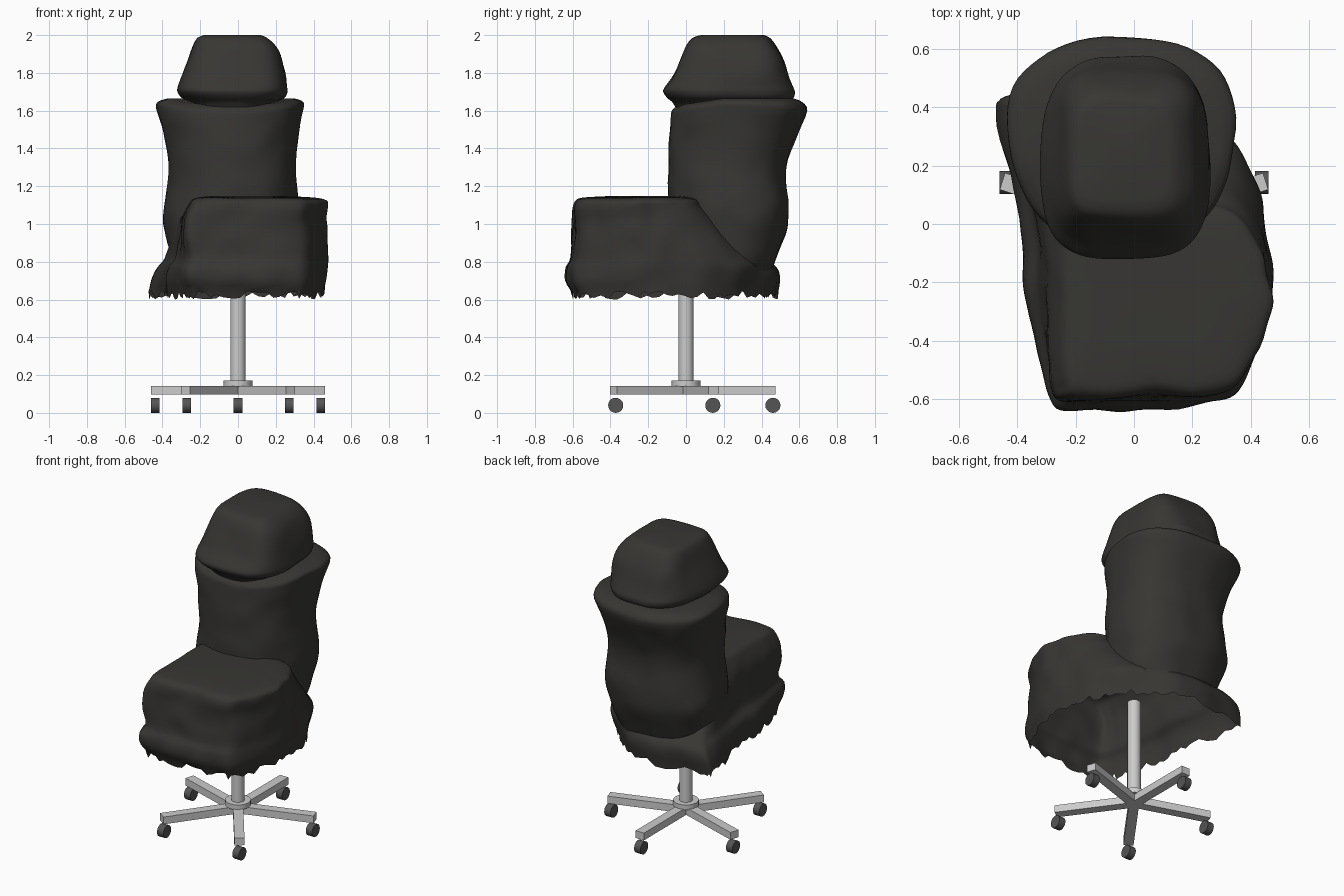
import bpy, bmesh, math, random
from mathutils import Vector, noise

if "Cube" in bpy.data.objects:
    bpy.data.objects.remove(bpy.data.objects["Cube"])

random.seed(4)


def material(name, rgb):
    m = bpy.data.materials.new(name)
    m.diffuse_color = (*rgb, 1)
    m.use_nodes = True
    m.node_tree.nodes["Principled BSDF"].inputs["Base Color"].default_value = m.diffuse_color
    return m


LEATHER = material("dark_leather", (0.038, 0.037, 0.033))
RUBBER = material("dark_rubber", (0.09, 0.09, 0.09))


def spline(pts, steps, closed):
    """Catmull-Rom through tuples of any length."""
    n, out = len(pts), []
    get = (lambda i: pts[i % n]) if closed else (lambda i: pts[min(max(i, 0), n - 1)])
    for i in range(n if closed else n - 1):
        for s in range(steps):
            t = s / steps
            out.append(tuple(0.5 * (2 * b + (c - a) * t + (2 * a - 5 * b + 4 * c - d) * t * t
                                    + (3 * b - a - 3 * c + d) * t ** 3)
                             for a, b, c, d in zip(get(i - 1), get(i), get(i + 1), get(i + 2))))
    return out if closed else out + [pts[-1]]


def unit(pts):
    """Scale an outline to the unit square."""
    xs, ys = [p[0] for p in pts], [p[1] for p in pts]
    return [((x - min(xs)) / (max(xs) - min(xs)), (y - min(ys)) / (max(ys) - min(ys)))
            for x, y in pts]


def superellipse(power, taper, n=64):
    pts = []
    for i in range(n):
        a = 2 * math.pi * i / n
        c, s = math.cos(a), math.sin(a)
        x = math.copysign(abs(c) ** (2 / power), c)
        y = math.copysign(abs(s) ** (2 / power), s)
        pts.append((x * (1 + taper * y), y))
    return unit(pts)


def loft(name, low, high, levels, wrinkle):
    """Blend outline low into high through levels of (z, x_min, x_max, y_min, y_max)."""
    bm = bmesh.new()
    rings = []
    z_low, z_high = levels[0][0], levels[-1][0]
    for z, x0, x1, y0, y1 in spline(levels, 3, False):
        t = min(1, 1.3 * (z - z_low) / (z_high - z_low))
        outline = unit([(a + (c - a) * t, b + (d - b) * t)
                        for (a, b), (c, d) in zip(low, high)])
        ring = []
        for u, v in outline:
            p = Vector((x0 + u * (x1 - x0), y0 + v * (y1 - y0), z))
            k = wrinkle * noise.noise(p * 7)
            q = Vector((p.x - (x0 + x1) / 2, p.y - (y0 + y1) / 2, 0)).normalized()
            ring.append(bm.verts.new(p + q * k))
        rings.append(ring)
    n = len(low)
    for a, b in zip(rings, rings[1:]):
        for i in range(n):
            bm.faces.new((a[i], a[(i + 1) % n], b[(i + 1) % n], b[i]))
    caps = [bm.faces.new(rings[0][::-1]), bm.faces.new(rings[-1])]
    bmesh.ops.poke(bm, faces=caps)
    bmesh.ops.recalc_face_normals(bm, faces=bm.faces)
    me = bpy.data.meshes.new(name)
    bm.to_mesh(me)
    bm.free()
    me.materials.append(LEATHER)
    ob = bpy.data.objects.new(name, me)
    bpy.context.collection.objects.link(ob)
    return ob


def smooth(ob, angle=40):
    bpy.ops.object.select_all(action='DESELECT')
    ob.select_set(True)
    bpy.context.view_layer.objects.active = ob
    bpy.ops.object.shade_smooth_by_angle(angle=math.radians(angle))


# Seat: lopsided skirt below, boxy cushion on top, rear shoulder sloping down
skirt = spline([
    (-0.26, -0.57), (-0.19, -0.61), (0.02, -0.61), (0.25, -0.59), (0.37, -0.53), (0.46, -0.27),
    (0.45, -0.05), (0.38, 0.17), (0.23, 0.34), (0.0, 0.47), (-0.40, 0.43), (-0.47, 0.36),
    (-0.38, 0.0), (-0.36, -0.25), (-0.305, -0.46)], 7, True)
cushion = spline([
    (-0.27, -0.57), (-0.22, -0.61), (0.02, -0.60), (0.27, -0.59), (0.38, -0.52), (0.47, -0.32),
    (0.46, -0.20), (0.43, -0.08), (0.30, 0.05), (0.0, 0.10), (-0.20, 0.09), (-0.28, 0.03),
    (-0.29, -0.10), (-0.28, -0.25), (-0.28, -0.48)], 7, True)
seat = loft("seat_and_backrest", skirt, cushion, [
    (0.635, -0.475, 0.46, -0.60, 0.48),
    (0.70, -0.465, 0.47, -0.64, 0.49),
    (0.77, -0.435, 0.475, -0.64, 0.48),
    (0.82, -0.385, 0.475, -0.615, 0.42),
    (0.92, -0.345, 0.475, -0.61, 0.31),
    (1.02, -0.305, 0.47, -0.60, 0.19),
    (1.09, -0.27, 0.475, -0.595, 0.12),
    (1.125, -0.25, 0.465, -0.58, 0.10),
    (1.14, -0.22, 0.40, -0.54, 0.06),
    (1.147, -0.15, 0.26, -0.42, 0.02)], 0.016)

# Backrest: barrel shape with a waist, a flared rim and a lower front lip
barrel = superellipse(2.4, 0.10)
backrest = loft("backrest", barrel, barrel, [
    (0.74, -0.30, 0.24, -0.04, 0.45),
    (0.80, -0.33, 0.27, -0.06, 0.475),
    (0.90, -0.37, 0.30, -0.08, 0.51),
    (1.00, -0.395, 0.315, -0.09, 0.54),
    (1.10, -0.39, 0.32, -0.09, 0.545),
    (1.22, -0.37, 0.31, -0.09, 0.53),
    (1.34, -0.37, 0.305, -0.09, 0.54),
    (1.48, -0.395, 0.32, -0.09, 0.59),
    (1.60, -0.43, 0.345, -0.085, 0.64),
    (1.645, -0.425, 0.345, -0.075, 0.615),
    (1.665, -0.37, 0.30, -0.04, 0.57)], 0.01)
for v in backrest.data.vertices:
    lean = min(1, max(0, (v.co.z - 1.4) / 0.24))
    v.co.z -= lean * max(0, 0.2 - v.co.y) * 0.15

# Merge the two, open the underside and fray its rim
union = seat.modifiers.new("union", 'BOOLEAN')
union.operation, union.object, union.solver = 'UNION', backrest, 'EXACT'
bpy.context.view_layer.objects.active = seat
bpy.ops.object.modifier_apply(modifier=union.name)
bpy.data.objects.remove(backrest)
bm = bmesh.new()
bm.from_mesh(seat.data)
bottom = [f for f in bm.faces if all(v.co.z < 0.638 for v in f.verts)]
bmesh.ops.delete(bm, geom=bottom, context='FACES')
for v in bm.verts:
    if v.co.z < 0.638:
        v.co.z += random.uniform(-0.035, 0.012)
bm.to_mesh(seat.data)
bm.free()
smooth(seat)

# Headrest: tapered boxy pillow, rounder at the back, on a narrower collar
headrest = loft("headrest", superellipse(2.5, -0.06), superellipse(4.5, -0.03), [
    (1.61, -0.24, 0.18, -0.055, 0.50),
    (1.645, -0.26, 0.20, -0.075, 0.54),
    (1.668, -0.30, 0.245, -0.10, 0.57),
    (1.70, -0.32, 0.26, -0.12, 0.575),
    (1.73, -0.315, 0.258, -0.11, 0.565),
    (1.79, -0.29, 0.25, -0.065, 0.545),
    (1.87, -0.265, 0.23, -0.03, 0.515),
    (1.94, -0.24, 0.20, 0.0, 0.475),
    (1.985, -0.215, 0.155, 0.035, 0.44),
    (2.0, -0.18, 0.12, 0.08, 0.41)], 0.01)
smooth(headrest)


def cylinder(name, radius, z0, z1, sides):
    bpy.ops.mesh.primitive_cylinder_add(vertices=sides, radius=radius, depth=z1 - z0,
                                        location=(0, 0, (z0 + z1) / 2))
    bpy.context.object.name = name
    smooth(bpy.context.object, 30)


# Gas column and hub
cylinder("column", 0.04, 0.14, 0.79, 16)
cylinder("hub", 0.076, 0.14, 0.172, 20)

# Five spokes with caster wheels, all wheels facing forward
for i in range(5):
    a = math.radians(90 + 72 * i)
    c, s = math.cos(a), math.sin(a)
    bpy.ops.mesh.primitive_cube_add(size=1, location=(0.237 * c, 0.237 * s, 0.12),
                                    rotation=(0, 0, a))
    arm = bpy.context.object
    arm.name = f"base_arm_{i + 1}"
    arm.scale = (0.474, 0.06, 0.047)
    bpy.ops.mesh.primitive_cylinder_add(vertices=20, radius=0.04, depth=0.045,
                                        location=(0.46 * c, 0.46 * s, 0.04),
                                        rotation=(0, math.pi / 2, 0))
    wheel = bpy.context.object
    wheel.name = f"caster_{i + 1}"
    wheel.data.materials.append(RUBBER)
    smooth(wheel, 30)
